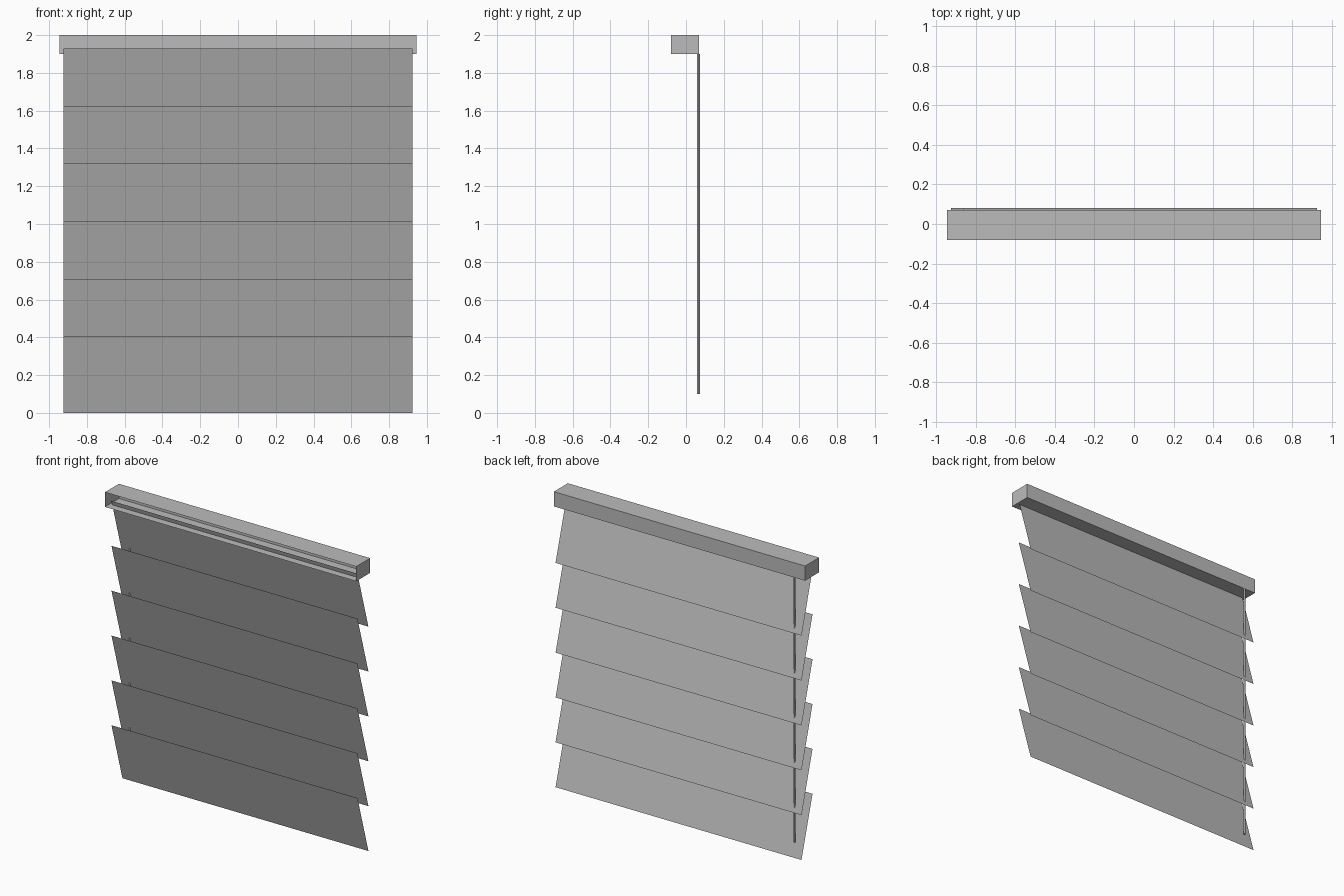
import bpy
import bmesh
from mathutils import Vector

cube = bpy.data.objects.get("Cube")
if cube:
    bpy.data.objects.remove(cube, do_unlink=True)

# One plain grey for the whole blind
GREY = (0.5, 0.5, 0.5, 1.0)
grey = bpy.data.materials.new("plain_grey")
grey.use_nodes = True
grey.diffuse_color = GREY
grey.node_tree.nodes["Principled BSDF"].inputs["Base Color"].default_value = GREY


def add_object(name, bm):
    mesh = bpy.data.meshes.new(name)
    bm.to_mesh(mesh)
    bm.free()
    mesh.materials.append(grey)
    obj = bpy.data.objects.new(name, mesh)
    bpy.context.collection.objects.link(obj)
    return obj


# Head rail: thin-walled box, open at the front
RAIL_SIZE = Vector((1.89, 0.15, 0.1))
RAIL_CENTRE = Vector((0, -0.005, 1.95))
bm = bmesh.new()
bmesh.ops.create_cube(bm, size=1)
bmesh.ops.scale(bm, vec=RAIL_SIZE, verts=bm.verts)
bmesh.ops.translate(bm, vec=RAIL_CENTRE, verts=bm.verts)
bm.normal_update()
front = [f for f in bm.faces if f.normal.y < -0.9]
bmesh.ops.delete(bm, geom=front, context='FACES_ONLY')
add_object("head_rail", bm)

# Slats: flat tilted sheets, lower edge towards the back
HALF_WIDTH = 0.925
TOP_Y, BOTTOM_Y = -0.038, 0.08
SLAT_HEIGHT, SPACING = 0.405, 0.305
for i in range(6):
    z = i * SPACING
    bm = bmesh.new()
    corners = [(-HALF_WIDTH, BOTTOM_Y, z), (HALF_WIDTH, BOTTOM_Y, z),
               (HALF_WIDTH, TOP_Y, z + SLAT_HEIGHT),
               (-HALF_WIDTH, TOP_Y, z + SLAT_HEIGHT)]
    bm.faces.new([bm.verts.new(c) for c in corners])
    add_object(f"slat_{i + 1}", bm)

# Tilt wand hanging from the rail near the right end
bm = bmesh.new()
bmesh.ops.create_cone(bm, cap_ends=True, segments=12, radius1=0.007,
                      radius2=0.007, depth=1.8)
bmesh.ops.translate(bm, vec=(-0.862, 0.066, 1.0), verts=bm.verts)
wand = add_object("tilt_wand", bm)
bpy.context.view_layer.objects.active = wand
wand.select_set(True)
bpy.ops.object.shade_smooth_by_angle()
